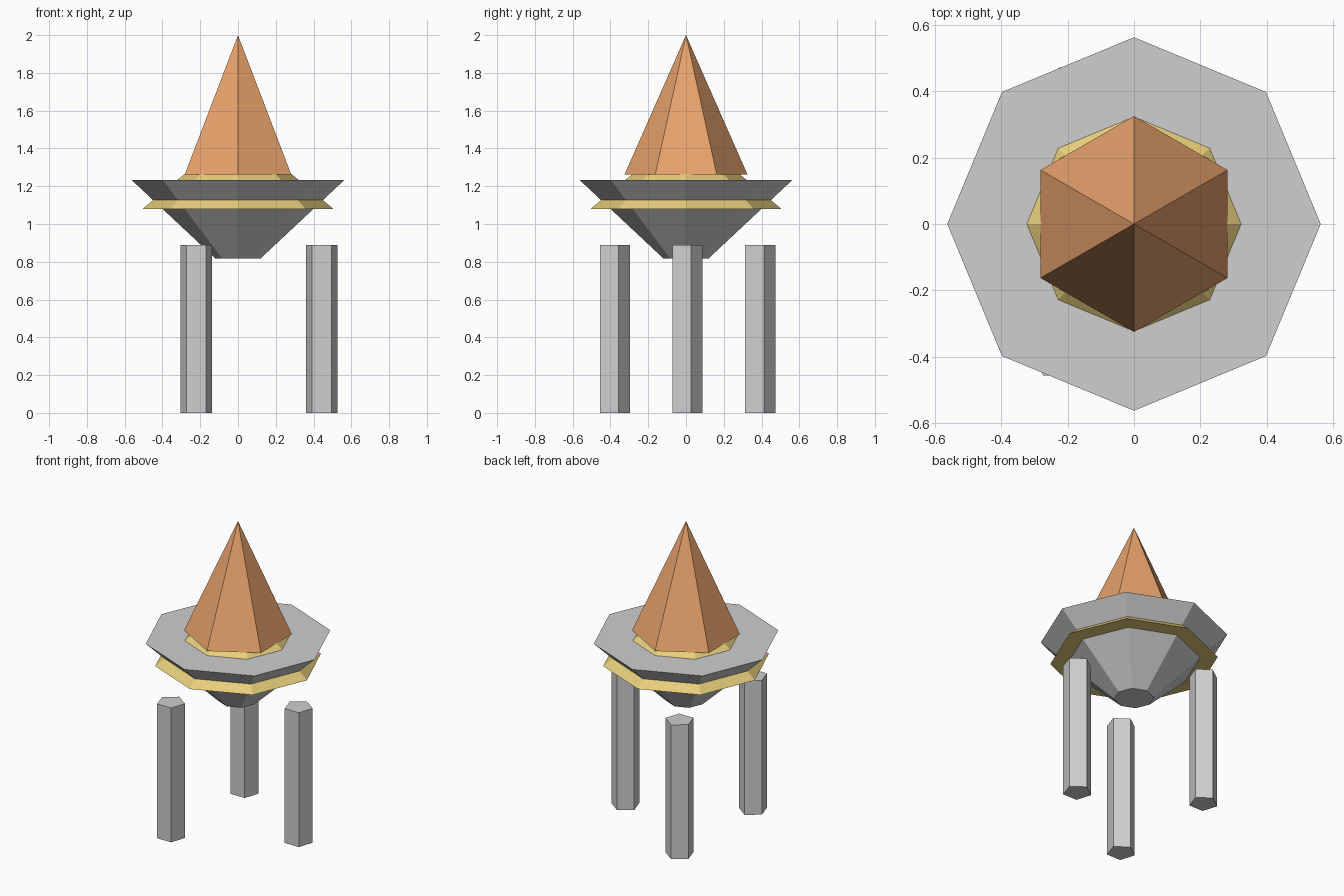
import bpy
from math import cos, sin, pi, tau

cube = bpy.data.objects.get("Cube")
if cube:
    bpy.data.objects.remove(cube, do_unlink=True)


def material(name, rgb):
    mat = bpy.data.materials.new(name)
    mat.use_nodes = True
    colour = (*rgb, 1)
    mat.diffuse_color = colour
    mat.node_tree.nodes["Principled BSDF"].inputs["Base Color"].default_value = colour
    return mat


def cone(name, sides, r_low, r_high, z_low, z_high, mat, x=0, y=0):
    """Flat-faced frustum with its first corner on +y."""
    bpy.ops.mesh.primitive_cone_add(
        vertices=sides, radius1=r_low, radius2=r_high, depth=z_high - z_low,
        location=(x, y, (z_low + z_high) / 2))
    obj = bpy.context.object
    obj.name = name
    obj.data.materials.append(mat)
    return obj


grey = material("light grey", (0.62, 0.62, 0.62))
gold = material("pale gold", (0.8, 0.62, 0.2))
orange = material("copper orange", (0.8, 0.36, 0.15))

# Saucer body and the gold collar that cuts through it
cone("saucer_bowl", 8, 0.12, 0.562, 0.818, 1.232, grey)
cone("collar", 8, 0.505, 0.265, 1.08, 1.28, gold)

# Pointed roof
cone("roof_spire", 6, 0.325, 0, 1.263, 2.0, orange)

# Three five-sided legs spread evenly around the middle
for i, name in enumerate(("left_leg", "back_right_leg", "front_right_leg")):
    a = tau * i / 3
    cone(name, 5, 0.088, 0.088, 0, 0.89, grey, 0.444 * cos(a), 0.444 * sin(a))
